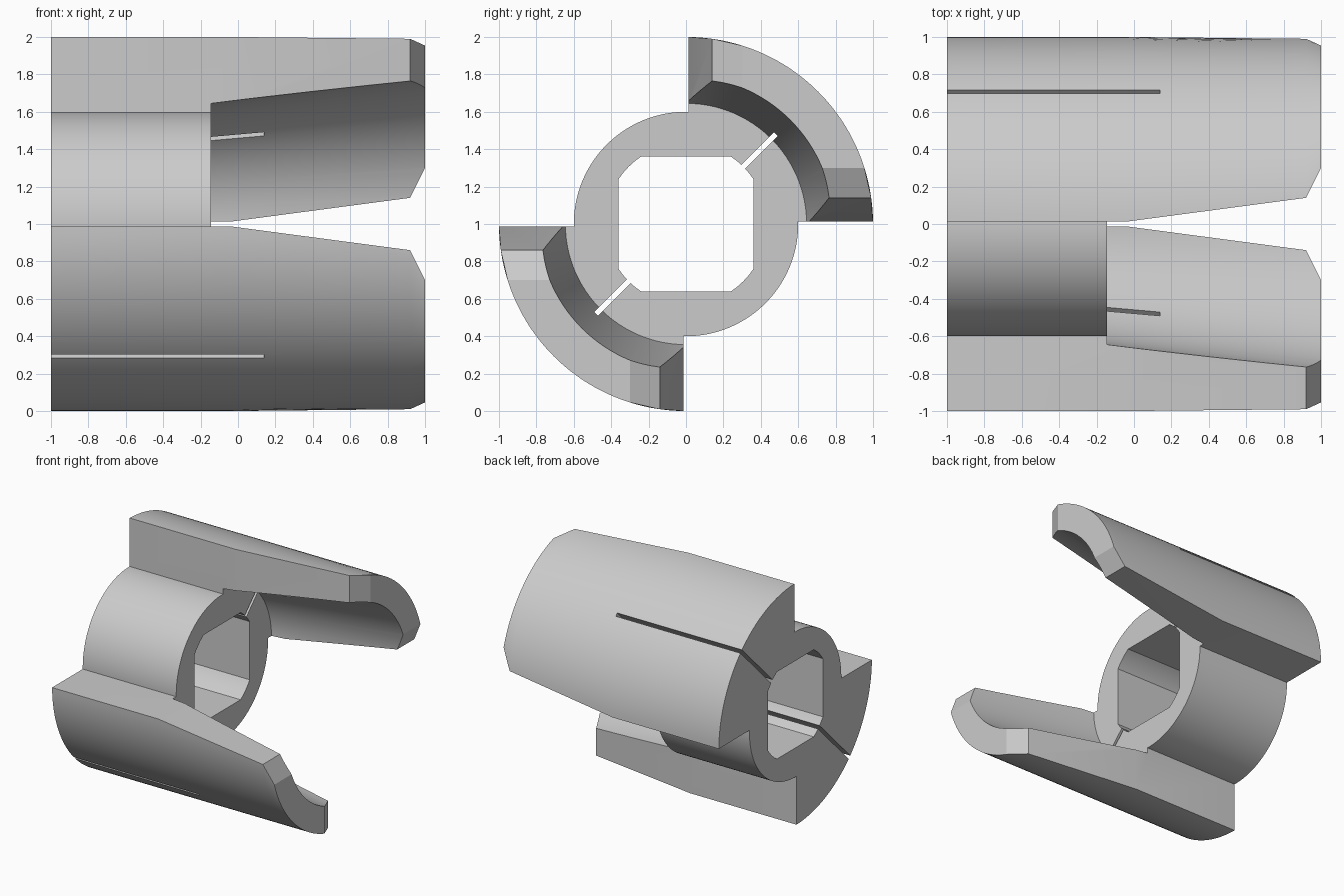
import bpy, bmesh
from math import sin, cos, asin, acos, pi, radians
from mathutils import Matrix

if "Cube" in bpy.data.objects:
    bpy.data.objects.remove(bpy.data.objects["Cube"], do_unlink=True)

AXIS_Z = 1.0       # height of the long axis
STEP_X = -0.145    # front face of the hub

steel = bpy.data.materials.new("grey_steel")
steel.use_nodes = True
steel.diffuse_color = (0.6, 0.6, 0.6, 1)
steel.node_tree.nodes["Principled BSDF"].inputs["Base Color"].default_value = (0.6, 0.6, 0.6, 1)


def loft(name, sections):
    """Closed solid through (x, [(y, z), ...]) sections along the x axis."""
    bm = bmesh.new()
    rings = [[bm.verts.new((x, y, z + AXIS_Z)) for y, z in pts] for x, pts in sections]
    for a, b in zip(rings, rings[1:]):
        for i in range(len(a)):
            j = (i + 1) % len(a)
            bm.faces.new((a[i], a[j], b[j], b[i]))
    bm.faces.new(rings[0])
    bm.faces.new(rings[-1])
    bmesh.ops.recalc_face_normals(bm, faces=bm.faces)
    mesh = bpy.data.meshes.new(name)
    bm.to_mesh(mesh)
    bm.free()
    mesh.materials.append(steel)
    obj = bpy.data.objects.new(name, mesh)
    bpy.context.collection.objects.link(obj)
    return obj


def arc(radius, start, end, steps):
    return [(radius * cos(start + (end - start) * i / steps),
             radius * sin(start + (end - start) * i / steps)) for i in range(steps + 1)]


def circle(radius, steps=128):
    return arc(radius, 0, 2 * pi, steps)[:-1]


def quadrant(inset):
    """Quarter ring whose straight sides sit at the given inset."""
    outer, inner = asin(inset), asin(inset / 0.5)
    return arc(1, outer, pi / 2 - outer, 40) + arc(0.5, pi / 2 - inner, inner, 40)


def combine(target, other, operation):
    mod = target.modifiers.new(operation.lower(), "BOOLEAN")
    mod.operation, mod.solver, mod.object = operation, "EXACT", other
    bpy.context.view_layer.objects.active = target
    bpy.ops.object.modifier_apply(modifier=mod.name)
    bpy.data.objects.remove(other, do_unlink=True)


# Hub, left long so the cone cut shapes its front face
body = loft("coupling_body", [(-1, circle(0.6)), (0, circle(0.6))])

# Two opposite jaws, tapering and chamfered towards the tip
for turn in (0, pi):
    jaw = loft("jaw", [(x, quadrant(s)) for x, s in
                       ((-1, 0.014), (-0.03, 0.014), (0.92, 0.14), (1, 0.30))])
    centre = Matrix.Translation((0, 0, AXIS_Z))
    jaw.data.transform(centre @ Matrix.Rotation(turn, 4, "X") @ centre.inverted())
    combine(body, jaw, "UNION")

# Flared space between the jaws
combine(body, loft("flare_cutter", [(STEP_X, circle(0.645)), (1.1, circle(0.8))]), "DIFFERENCE")

# Square bore with rounded-off corners
half_angle = acos(0.36 / 0.433)
bore = []
for k in range(4):
    bore += arc(0.433, half_angle + k * pi / 2, (k + 1) * pi / 2 - half_angle, 8)
combine(body, loft("bore_cutter", [(-1.1, bore), (0.1, bore)]), "DIFFERENCE")

# Thin diagonal slot through both jaws
c = cos(radians(45))
slot = [((u - v) * c, (u + v) * c) for u, v in
        ((-1.2, -0.014), (1.2, -0.014), (1.2, 0.014), (-1.2, 0.014))]
combine(body, loft("slot_cutter", [(-1.1, slot), (0.14, slot)]), "DIFFERENCE")

# Smooth round walls, crisp edges
bpy.ops.object.select_all(action="DESELECT")
body.select_set(True)
bpy.context.view_layer.objects.active = body
bpy.ops.object.shade_smooth_by_angle(angle=radians(20))
